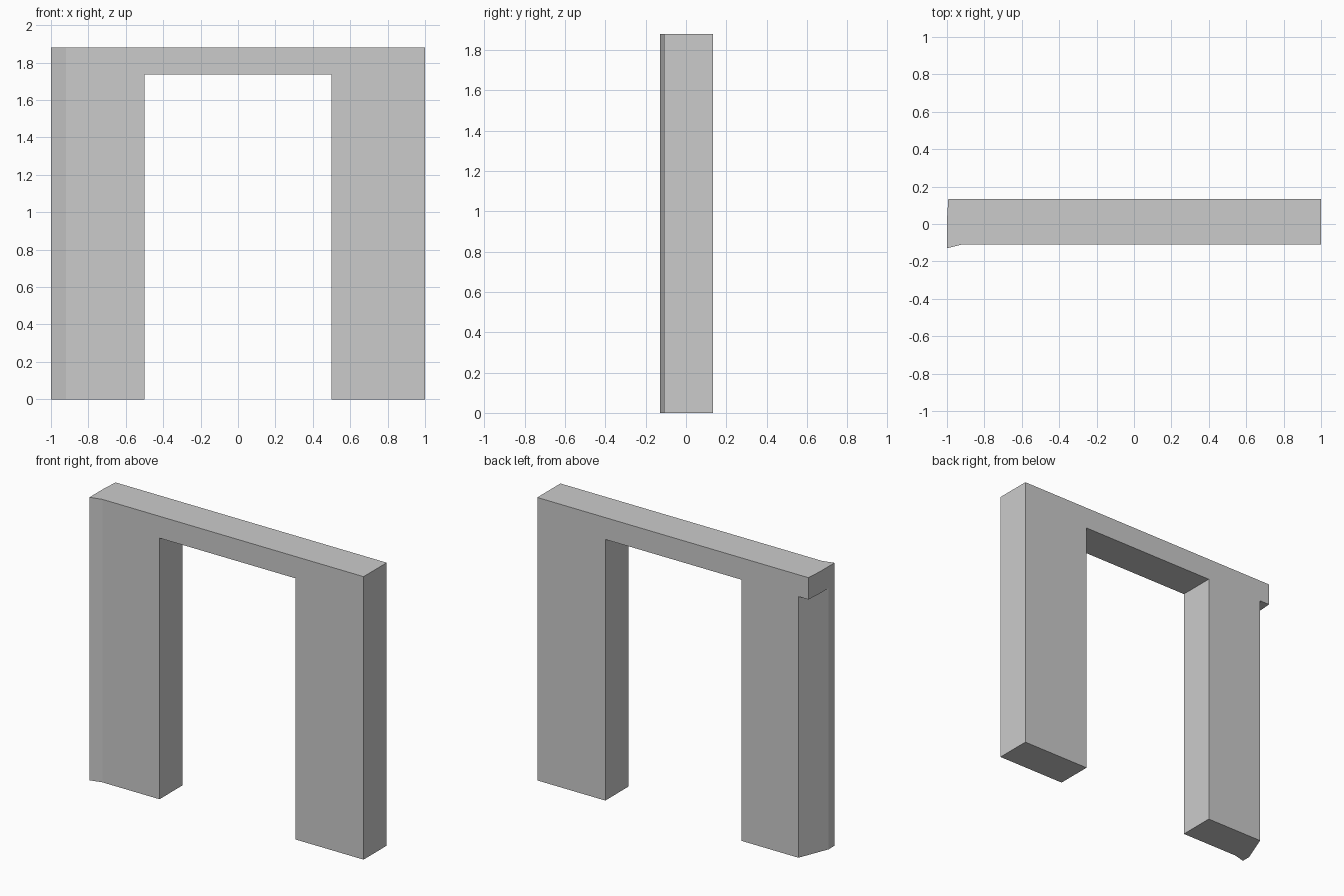
import bpy, bmesh

if "Cube" in bpy.data.objects:
    bpy.data.objects.remove(bpy.data.objects["Cube"])


def prism(name, outline, z0, z1):
    """Extrude a plan outline between two heights."""
    bm = bmesh.new()
    base = bm.faces.new([bm.verts.new((x, y, z0)) for x, y in outline])
    ext = bmesh.ops.extrude_face_region(bm, geom=[base])
    top = [v for v in ext["geom"] if isinstance(v, bmesh.types.BMVert)]
    bmesh.ops.translate(bm, verts=top, vec=(0, 0, z1 - z0))
    bmesh.ops.recalc_face_normals(bm, faces=bm.faces)
    mesh = bpy.data.meshes.new(name)
    bm.to_mesh(mesh)
    bm.free()
    obj = bpy.data.objects.new(name, mesh)
    bpy.context.collection.objects.link(obj)
    return obj


def cut(obj, cutter):
    """Subtract the cutter, then remove it."""
    mod = obj.modifiers.new("cut", "BOOLEAN")
    mod.operation = "DIFFERENCE"
    mod.solver = "EXACT"
    mod.object = cutter
    bpy.context.view_layer.objects.active = obj
    bpy.ops.object.modifier_apply(modifier=mod.name)
    bpy.data.objects.remove(cutter)


HEIGHT, LINTEL_Z = 1.88, 1.735

# wall slab, with its left end flared towards the front
wall = prism("doorway_wall",
             [(-0.993, 0.133), (-1, 0.02), (-1, -0.13), (-0.92, -0.11),
              (1, -0.11), (1, 0.133)], 0, HEIGHT)

# door opening
cut(wall, prism("opening_cutter",
                [(-0.5, -0.4), (0.5, -0.4), (0.5, 0.4), (-0.5, 0.4)],
                -0.2, LINTEL_Z))

# slanted outer side of the left leg, below the lintel
cut(wall, prism("leg_side_cutter",
                [(-0.88, 0.233), (-1.2, 0.233), (-1.2, -0.17), (-1.04, -0.17)],
                -0.2, LINTEL_Z))
